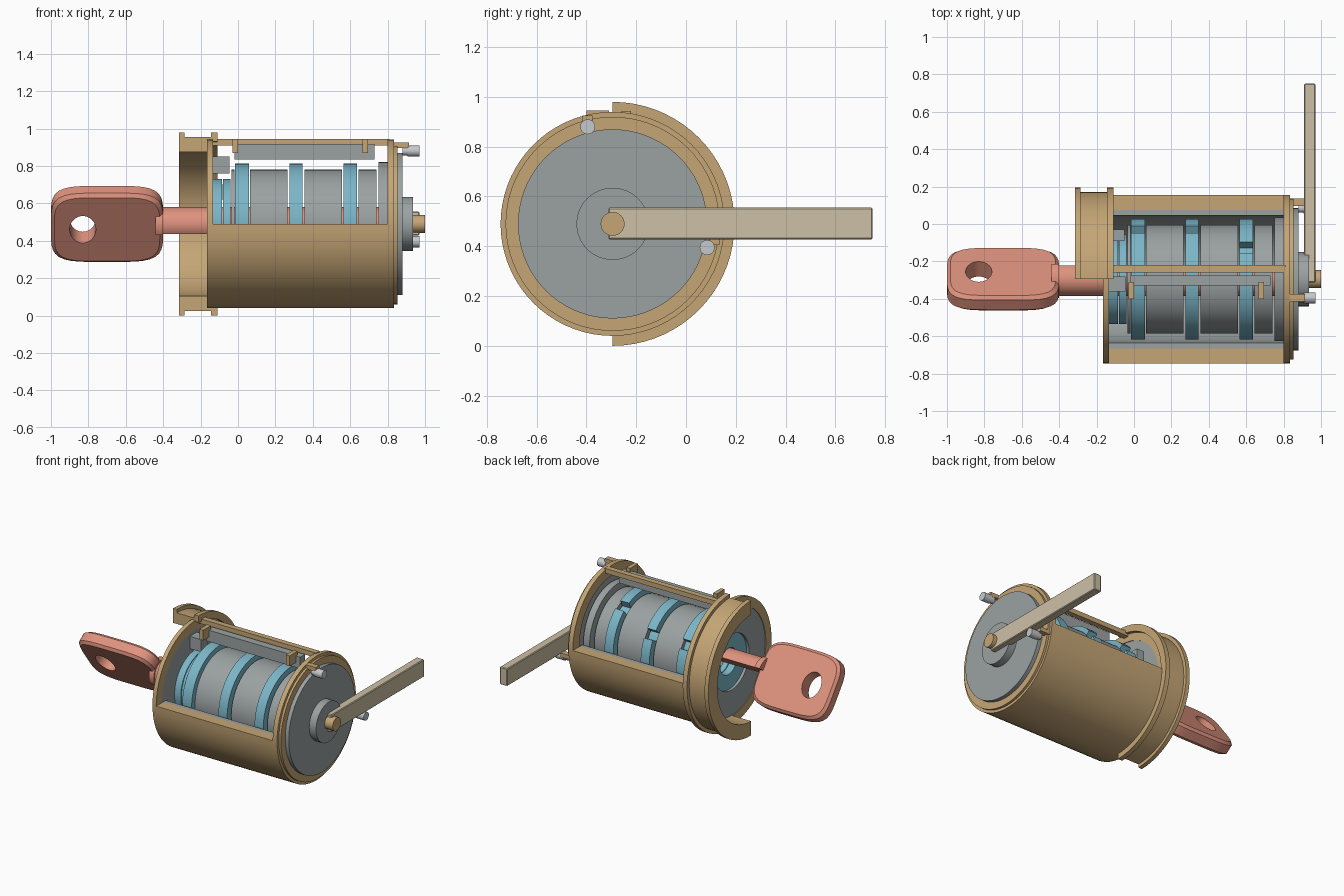
import bpy, bmesh
from math import sin, cos, radians, pi

cube = bpy.data.objects.get("Cube")
if cube:
    bpy.data.objects.remove(cube)

AY, AZ = -0.295, 0.49        # barrel axis, running along x


def material(name, r, g, b):
    m = bpy.data.materials.new(name)
    m.use_nodes = True
    m.diffuse_color = (r, g, b, 1)
    bsdf = next(n for n in m.node_tree.nodes if n.type == 'BSDF_PRINCIPLED')
    bsdf.inputs['Base Color'].default_value = (r, g, b, 1)
    return m


BRASS = material("brass", 0.56, 0.38, 0.18)
STEEL = material("steel grey", 0.33, 0.36, 0.36)
BLUE = material("disc blue", 0.20, 0.47, 0.58)
PINK = material("key pink", 0.74, 0.29, 0.21)
BEIGE = material("bar beige", 0.61, 0.53, 0.38)
SILVER = material("pin silver", 0.56, 0.59, 0.61)


def finish(name, bm, mat):
    bmesh.ops.recalc_face_normals(bm, faces=bm.faces)
    me = bpy.data.meshes.new(name)
    bm.to_mesh(me)
    bm.free()
    me.materials.append(mat)
    ob = bpy.data.objects.new(name, me)
    bpy.context.collection.objects.link(ob)
    bpy.ops.object.select_all(action='DESELECT')
    ob.select_set(True)
    bpy.context.view_layer.objects.active = ob
    bpy.ops.object.shade_smooth_by_angle(angle=radians(30))
    return ob


def skin(name, loops, mat, wrap):
    """Join closed loops of points; wrap joins last to first, otherwise cap."""
    bm = bmesh.new()
    rows = [[bm.verts.new(p) for p in loop] for loop in loops]
    pairs = list(zip(rows, rows[1:]))
    if wrap:
        pairs.append((rows[-1], rows[0]))
    else:
        bm.faces.new(rows[0])
        bm.faces.new(rows[-1])
    for a, b in pairs:
        n = len(a)
        for i in range(n):
            j = (i + 1) % n
            bm.faces.new((a[i], a[j], b[j], b[i]))
    return finish(name, bm, mat)


def lathe(name, profile, mat, start=0, sweep=360):
    """Turn a closed (x, radius) profile round the barrel axis."""
    full = sweep == 360
    n = max(8, int(sweep / 5))
    loops = []
    for i in range(n if full else n + 1):
        a = radians(start + sweep * i / n)
        loops.append([(x, AY + r * cos(a), AZ + r * sin(a)) for x, r in profile])
    return skin(name, loops, mat, full)


def ring(name, x0, x1, r0, r1, mat, start=0, sweep=360):
    return lathe(name, [(x0, r0), (x0, r1), (x1, r1), (x1, r0)], mat, start, sweep)


def rod(name, x0, x1, r, mat, y=AY, z=AZ, n=32):
    circle = [(r * cos(2 * pi * i / n), r * sin(2 * pi * i / n)) for i in range(n)]
    return skin(name, [[(x, y + c, z + s) for c, s in circle] for x in (x0, x1)], mat, False)


def box(name, x, y, z, mat, bevel=0):
    bm = bmesh.new()
    bmesh.ops.create_cube(bm, size=1)
    for v in bm.verts:
        v.co = [lo + (c + 0.5) * (hi - lo) for c, (lo, hi) in zip(v.co, (x, y, z))]
    if bevel:
        bmesh.ops.bevel(bm, geom=bm.edges[:], offset=bevel, segments=1, affect='EDGES')
    return finish(name, bm, mat)


# Housing: half shell, two end rings, top rib, stepped rim
ring("housing_shell", -0.15, 0.82, 0.37, 0.45, BRASS, 180, 180)
ring("housing_ring_left", -0.165, -0.135, 0.385, 0.45, BRASS)
ring("housing_ring_right", 0.80, 0.835, 0.375, 0.45, BRASS)
ring("housing_lip", 0.835, 0.852, 0.375, 0.43, BRASS)
box("top_rib", (-0.14, 0.81), (-0.26, -0.22), (0.908, 0.943), BRASS)
ring("steel_liner", -0.135, 0.80, 0.34, 0.37, STEEL, 180, 180)

# Half collar with two raised rims, on the back half only
lathe("half_collar", [(-0.315, 0.385), (-0.315, 0.49), (-0.285, 0.49), (-0.285, 0.465),
                      (-0.145, 0.465), (-0.145, 0.49), (-0.11, 0.49), (-0.11, 0.44),
                      (-0.16, 0.44), (-0.16, 0.385)], BRASS, -90, 180)

# End plates
ring("key_side_plate", -0.16, -0.14, 0.20, 0.387, STEEL)
rod("end_plate", 0.81, 0.88, 0.38, STEEL, n=72)
rod("end_hub", 0.88, 0.935, 0.145, STEEL, n=48)

# Tail bar with its pin
box("tail_bar", (0.91, 0.97), (-0.312, 0.75), (0.428, 0.555), BEIGE, 0.005)
rod("tail_pin", 0.93, 1.0, 0.048, BRASS)

# Stop pins, each on a small tab
for name, y, z, ty, tz in (("upper", -0.395, 0.88, -0.395, 0.91),
                           ("lower", 0.085, 0.395, 0.115, 0.42)):
    rod(name + "_stop_pin", 0.905, 0.97, 0.03, SILVER, y, z)
    rod(name + "_stop_neck", 0.88, 0.905, 0.024, SILVER, y, z)
    box(name + "_stop_tab", (0.835, 0.915), (ty - 0.02, ty + 0.02),
        (tz - 0.015, tz + 0.015), BRASS)

# Spacers, with wide blue discs notched at the rim
for i, (x0, x1, r) in enumerate([(-0.035, -0.02, 0.29), (0.065, 0.265, 0.29),
                                 (0.355, 0.555, 0.29), (0.645, 0.74, 0.29),
                                 (0.75, 0.80, 0.33)]):
    ring(f"spacer_{i + 1}", x0, x1, 0.10, r, STEEL)
for i, (x0, x1, notch) in enumerate([(-0.015, 0.06, 34), (0.275, 0.345, 34),
                                     (0.565, 0.635, 58)]):
    ring(f"disc_core_{i + 1}", x0, x1, 0.10, 0.27, BLUE)
    ring(f"disc_rim_{i + 1}", x0, x1, 0.27, 0.322, BLUE, notch + 6, 348)
for i, (x0, x1) in enumerate([(-0.135, -0.085), (-0.08, -0.04)]):
    ring(f"entry_disc_{i + 1}", x0, x1, 0.095, 0.24, BLUE)

# Side bar with two brass hooks, and locking blocks
box("side_bar", (-0.02, 0.73), (-0.33, -0.275), (0.835, 0.918), STEEL)
for i, x in enumerate((-0.03, 0.665)):
    box(f"side_bar_hook_{i + 1}", (x, x + 0.03), (-0.40, -0.31), (0.87, 0.945), BRASS)
box("locking_block_top", (-0.135, -0.045), (-0.36, -0.28), (0.76, 0.85), STEEL)
box("locking_block_back", (-0.11, -0.05), (-0.09, -0.03), (0.62, 0.70), STEEL)


# Key, in a frame tilted round the axis: v across the bow, w through it
def tilt(x, v, w):
    return (x, AY - 0.6 * v + 0.8 * w, AZ + 0.8 * v + 0.6 * w)


def oval(cx, ru, rv, w, power):
    pts = []
    for i in range(64):
        c, s = cos(2 * pi * i / 64), sin(2 * pi * i / 64)
        k = (abs(c) ** power + abs(s) ** power) ** (-1 / power)
        pts.append(tilt(cx + ru * c * k, rv * s * k, w))
    return pts


T = 0.05
skin("key_bow", [oval(-0.83, 0.07, 0.09, T, 2), oval(-0.70, 0.282, 0.212, T, 4.5),
                 oval(-0.70, 0.30, 0.23, T - 0.018, 4.5),
                 oval(-0.70, 0.30, 0.23, 0.018 - T, 4.5),
                 oval(-0.70, 0.282, 0.212, -T, 4.5), oval(-0.83, 0.07, 0.09, -T, 2)],
     PINK, True)


def half_rod(name, x0, x1, r):
    arc = [(r * sin(pi * i / 20), r * cos(pi * i / 20)) for i in range(21)]
    skin(name, [[tilt(x, v, w) for v, w in arc] for x in (x0, x1)], PINK, False)


half_rod("key_shank", -0.43, 0.76, 0.09)
half_rod("key_shoulder", -0.44, -0.40, 0.10)
